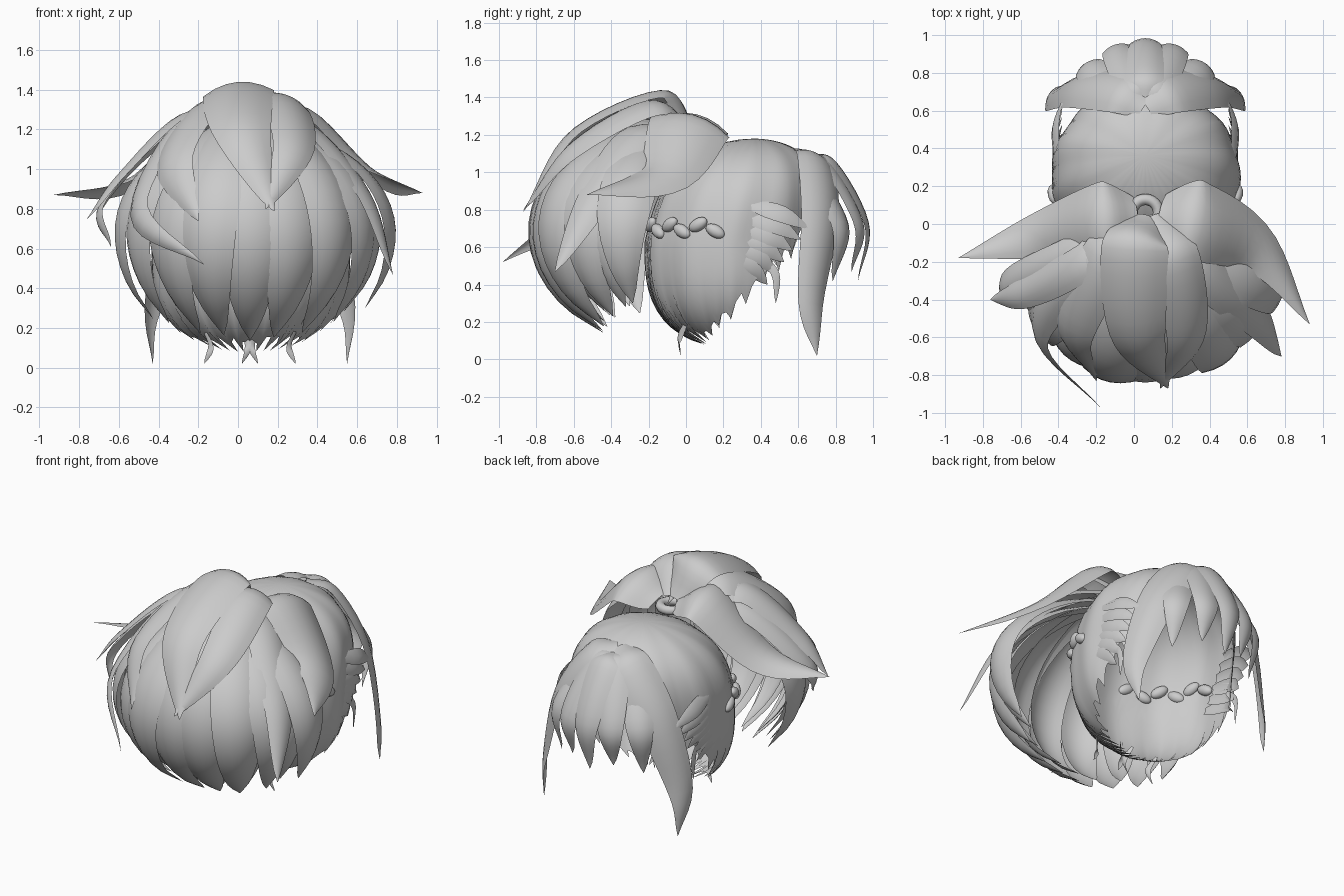
import bpy, bmesh, math, random
from mathutils import Vector

if "Cube" in bpy.data.objects:
    bpy.data.objects.remove(bpy.data.objects["Cube"])

random.seed(4)
CX = 0.06                                   # middle of the head in x
HEAD = (CX, 0.4, 0.6)
TAIL = (CX, -0.25, 0.65)
LOW = (CX, -0.2, 0.2)
hair = bpy.data.materials.new("hair_grey")
hair.diffuse_color = (0.6, 0.6, 0.6, 1)
hair.use_nodes = True
hair.node_tree.nodes["Principled BSDF"].inputs["Base Color"].default_value = hair.diffuse_color


def finish(name, bm):
    me = bpy.data.meshes.new(name)
    bm.normal_update()
    bm.to_mesh(me)
    bm.free()
    for p in me.polygons:
        p.use_smooth = True
    me.materials.append(hair)
    ob = bpy.data.objects.new(name, me)
    bpy.context.collection.objects.link(ob)


def spline(pts, n):
    # smooth path through the points
    P = [Vector(p) for p in pts]
    P = [2 * P[0] - P[1]] + P + [2 * P[-1] - P[-2]]
    out = []
    for i in range(n + 1):
        s = i / n * (len(P) - 3)
        k = min(int(s), len(P) - 4)
        u = s - k
        a, b, c, d = P[k:k + 4]
        out.append(0.5 * (2 * b + (c - a) * u + (2 * a - 5 * b + 4 * c - d) * u * u
                          + (3 * b - a - 3 * c + d) * u ** 3))
    return out


def strand(name, pts, width, center=TAIL, power=0.9, taper=0.75, n=20, m=6):
    # leaf-shaped lock, bowed across its width, facing away from center
    path = spline(pts, n)
    bm = bmesh.new()
    rows = []
    for i, p in enumerate(path):
        tan = (path[min(i + 1, n)] - path[max(i - 1, 0)]).normalized()
        side = tan.cross(p - Vector(center)).normalized()
        nor = side.cross(tan)
        w = width * max(0.004, math.sin(math.pi * (0.1 + 0.9 * i / n) ** power)) ** taper
        rows.append([bm.verts.new(p + side * w * u / 2 - nor * 0.16 * w * u * u)
                     for u in (2 * j / m - 1 for j in range(m + 1))])
    for a, b in zip(rows, rows[1:]):
        for j in range(m):
            bm.faces.new((a[j], a[j + 1], b[j + 1], b[j]))
    finish(name, bm)


# scalp cap: rounded shell with a ragged, slanted hairline
def cap_point(th, t):
    f = math.sqrt(max(0, 1 - abs(t) ** 3)) * (1 + 0.012 * math.cos(11 * th))
    return Vector((CX + 0.5 * f * math.cos(th),
                   0.24 + 0.12 * max(t, 0) + 0.46 * f * math.sin(th), 0.62 + 0.56 * t))


bm = bmesh.new()
top = bm.verts.new(cap_point(0, 1))
cols, N, M = [], 96, 22
for c in range(N):
    th = 2 * math.pi * c / N
    jag = random.uniform(0.02, 0.06) if c % 3 else random.uniform(-0.05, -0.01)
    ph = 0.05
    while ph < 2.9:
        p = cap_point(th, math.cos(ph))
        if p.z < max(p.y + 0.02 + 2 * max(0, p.y - 0.6), 0.1) + jag:
            break
        ph += 0.01
    cols.append([bm.verts.new(cap_point(th, math.cos(ph * (r + 1) / M))) for r in range(M)])
for c in range(N):
    a, b = cols[c], cols[(c + 1) % N]
    bm.faces.new((top, a[0], b[0]))
    for r in range(M - 1):
        bm.faces.new((a[r], a[r + 1], b[r + 1], b[r]))
finish("scalp_cap", bm)


# ponytail body: fans of locks that arch over and curl inward
def fan(name, angles, scale, width):
    for k, deg in enumerate(angles):
        a = math.radians(deg)
        s2 = math.sin(a) ** 2
        R = scale * (0.8 - (0.06 * s2 if deg < 0 else 0)) * random.uniform(0.98, 1.02)
        end = -58 + 18 * s2 + random.uniform(-3, 5)
        pts = [(CX, 0.02, 1.21)]
        for i in range(8):
            q = math.radians(78 + (end - 78) * i / 7)
            r = R * math.cos(q)
            z = 0.68 + (0.62 * scale - (0.1 * s2 if q > 0 else 0)) * math.sin(q)
            pts.append((CX + r * math.sin(a), -0.05 - r * math.cos(a), z))
        strand(f"{name}_{k}", pts, width * (1 - 0.15 * s2), power=1.1)


fan("tail_lock", range(-68, 69, 17), 1.0, 0.35)
fan("tail_inner_lock", range(-60, 61, 20), 0.93, 0.26)


# loose ponytail locks over the body: rise, bend and tip
def loose(name, width, rise, bend, tip, **kw):
    strand(name, [(CX + 0.2 * rise[0], 0.05, 1.22), rise, bend, tip], width, **kw)


flap = dict(center=LOW, power=0.72, taper=1.0)
loose("right_flap", 0.44, (0.36, 0.03, 1.3), (0.68, -0.13, 1.0), (0.93, -0.53, 0.88), **flap)
loose("left_flap", 0.38, (-0.2, 0.05, 1.3), (-0.55, -0.06, 0.95), (-0.93, -0.18, 0.87), **flap)
loose("crown_lock", 0.36, (0.0, -0.12, 1.44), (0.02, -0.62, 1.22), (0.18, -0.87, 0.79))
loose("crown_right_lock", 0.27, (0.23, -0.18, 1.38), (0.29, -0.62, 1.14), (0.14, -0.87, 0.8))
loose("crown_left_lock", 0.30, (-0.16, -0.18, 1.35), (-0.34, -0.58, 1.07), (-0.2, -0.83, 0.74))
loose("swept_lock", 0.24, (-0.27, -0.23, 1.28), (-0.52, -0.6, 0.8), (-0.17, -0.98, 0.52),
      power=0.75, taper=1.0)
loose("left_hook_lock", 0.18, (-0.36, -0.15, 1.18), (-0.7, -0.32, 0.82), (-0.64, -0.42, 0.61))
loose("left_tip_lock", 0.2, (-0.28, -0.2, 1.28), (-0.6, -0.37, 0.98), (-0.76, -0.4, 0.75))
loose("right_low_lock", 0.26, (0.38, -0.24, 1.22), (0.66, -0.49, 0.88), (0.78, -0.7, 0.47))

# hair tie under the ponytail
bpy.ops.mesh.primitive_torus_add(major_radius=0.07, minor_radius=0.03, major_segments=24,
                                 minor_segments=8, location=(CX, 0.06, 1.17))
tie = bpy.context.object
tie.name = "hair_tie"
tie.data.materials.append(hair)
bpy.ops.object.shade_smooth()

# fringe: short locks arching forward
for k in range(5):
    dx = -0.3 + 0.15 * k
    y = 0.92 - 1.5 * dx * dx
    strand(f"fringe_lock_{k}", [(CX, 0.64, 1.1), (CX + dx * 0.45, y - 0.12, 1.06),
                                (CX + dx * 1.05, y + 0.06, 0.72),
                                (CX + dx, y, 0.42 + 0.05 * (k % 2))], 0.2, HEAD)

# both sides, mirrored about the middle of the head
for s, sn in ((-1, "left"), (1, "right")):
    def X(d):
        return CX + s * d
    # long lock framing the face
    strand(f"{sn}_face_lock", [(X(0), 0.63, 1.12), (X(0.16), 0.72, 1.07), (X(0.38), 0.74, 0.76),
                               (X(0.51), 0.68, 0.3), (X(0.49), 0.7, 0.02)], 0.27, HEAD, 0.8, 0.9)
    # pointed sideburn wisps
    for k in range(6):
        z = 0.8 - 0.06 * k
        y = 0.44 - 0.035 * k
        strand(f"{sn}_wisp_{k}", [(X(0.48), y - 0.1, z + 0.03), (X(0.49), y + 0.08, z - 0.02),
                                  (X(0.44), y + 0.22 - 0.01 * k, z - 0.1)], 0.1, HEAD, n=8, m=2)
    strand(f"{sn}_ear_curl", [(X(0.45), 0.4, 0.55), (X(0.46), 0.48, 0.45), (X(0.45), 0.48, 0.3)],
           0.045, HEAD, n=10, m=2)
    # rolled twist lying on the cap behind the ear
    for k in range(6):
        p = cap_point(math.radians(-72 + 12 * k), 0.1)
        bpy.ops.mesh.primitive_uv_sphere_add(
            segments=12, ring_count=8, radius=1,
            location=(X(p.x - CX), p.y, 0.72 - 0.035 * (k % 2)))
        ob = bpy.context.object
        ob.name = f"{sn}_twist_{k}"
        ob.scale = (0.032, 0.058, 0.034)
        ob.rotation_euler = (0.5 * (-1) ** k, 0, s * math.radians(-72 + 12 * k))
        ob.data.materials.append(hair)
        bpy.ops.object.shade_smooth()
    # nape curls
    for k in range(2):
        d = 0.05 + 0.19 * k
        strand(f"{sn}_nape_curl_{k}", [(X(d), 0.0, 0.2), (X(d - 0.04), -0.04, 0.1),
                                       (X(d - 0.01), -0.03, 0.02)], 0.035, HEAD, n=10, m=2)
